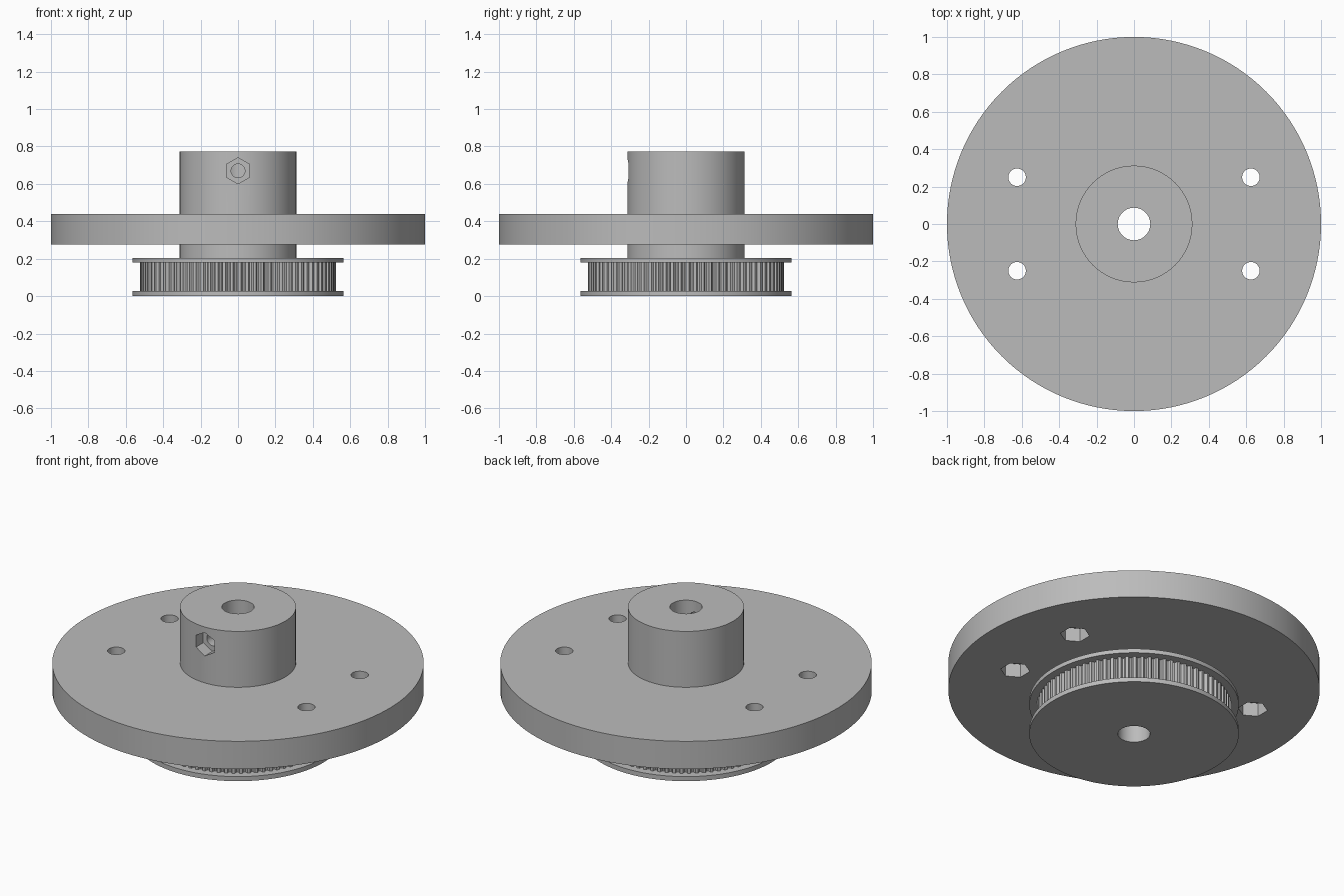
import bpy, bmesh, math
from mathutils import Matrix, Vector

if "Cube" in bpy.data.objects:
    bpy.data.objects.remove(bpy.data.objects["Cube"])

grey = bpy.data.materials.new("plain grey")
grey.diffuse_color = (0.5, 0.5, 0.5, 1)
grey.use_nodes = True
grey.node_tree.nodes["Principled BSDF"].inputs["Base Color"].default_value = grey.diffuse_color

BORE = 0.087
HUB = 0.312
HOLES = [(sx * 0.625, sy * 0.25) for sx in (-1, 1) for sy in (-1, 1)]


def circle(r, n, turn=0.0):
    return [(r * math.cos(turn + 2 * math.pi * i / n),
             r * math.sin(turn + 2 * math.pi * i / n)) for i in range(n)]


def prism(name, outline, z0, z1, matrix=None):
    """Extrude a flat outline from z0 to z1."""
    bm = bmesh.new()
    base = bm.faces.new([bm.verts.new((x, y, z0)) for x, y in outline])
    top = bmesh.ops.extrude_face_region(bm, geom=[base])["geom"]
    bmesh.ops.translate(bm, vec=(0, 0, z1 - z0),
                        verts=[v for v in top if isinstance(v, bmesh.types.BMVert)])
    if matrix:
        bm.transform(matrix)
    bmesh.ops.recalc_face_normals(bm, faces=bm.faces)
    mesh = bpy.data.meshes.new(name)
    bm.to_mesh(mesh)
    bm.free()
    obj = bpy.data.objects.new(name, mesh)
    bpy.context.collection.objects.link(obj)
    mesh.materials.append(grey)
    return obj


def cut(obj, cutters):
    """Subtract each cutter, apply the result and delete the cutters."""
    for c in cutters:
        c.hide_render = True
        m = obj.modifiers.new("cut", 'BOOLEAN')
        m.operation, m.solver, m.object = 'DIFFERENCE', 'EXACT', c
    bpy.context.view_layer.update()
    new = bpy.data.meshes.new_from_object(
        obj.evaluated_get(bpy.context.evaluated_depsgraph_get()))
    obj.modifiers.clear()
    obj.data = new
    for c in cutters:
        bpy.data.objects.remove(c)


def smooth(obj):
    bpy.ops.object.select_all(action='DESELECT')
    obj.select_set(True)
    bpy.context.view_layer.objects.active = obj
    bpy.ops.object.shade_smooth_by_angle(angle=math.radians(25))


def bore():
    return prism("bore_cutter", circle(BORE, 48), -0.5, 1.5)


# Large disc with four bolt holes and hexagonal nut pockets underneath
disc = prism("disc", circle(1.0, 128), 0.275, 0.44)
cutters = [bore()]
for x, y in HOLES:
    at = Matrix.Translation((x, y, 0))
    cutters.append(prism("bolt_cutter", circle(0.047, 32), 0.2, 0.6, at))
    cutters.append(prism("nut_cutter", circle(0.08, 6, math.pi / 6), 0.2, 0.355, at))
cut(disc, cutters)

# Upper hub with a set-screw hole and nut pocket in its front
hub = prism("upper_hub", circle(HUB, 96), 0.44, 0.772)
to_front = Matrix.Translation((0, 0, 0.67)) @ Matrix.Rotation(math.pi / 2, 4, 'X')
cut(hub, [bore(),
          prism("screw_cutter", circle(0.037, 32), 0.03, 0.5, to_front),
          prism("nut_cutter", circle(0.07, 6, math.pi / 6), 0.24, 0.5, to_front)])

# Neck between the disc and the pulley
neck = prism("neck", circle(HUB, 96), 0.205, 0.275)
cut(neck, [bore()])

# Toothed belt wheel: each tooth is a flat land followed by a rounded groove
TEETH, R, DEPTH = 80, 0.523, 0.016
profile = [(0.0, 0), (0.38, 0), (0.46, 0.65), (0.58, 1), (0.80, 1), (0.92, 0.65)]
outline = []
for i in range(TEETH):
    for t, d in profile:
        a = 2 * math.pi * (i + t) / TEETH
        outline.append(((R - d * DEPTH) * math.cos(a), (R - d * DEPTH) * math.sin(a)))
wheel = prism("belt_wheel", outline, 0.027, 0.18)
cut(wheel, [bore()])

# Flanges that keep the belt on the wheel
flanges = []
for name, z0, z1 in (("lower_flange", 0, 0.027), ("upper_flange", 0.18, 0.205)):
    f = prism(name, circle(0.564, 128), z0, z1)
    cut(f, [bore()])
    flanges.append(f)

for part in [disc, hub, neck, wheel] + flanges:
    smooth(part)
